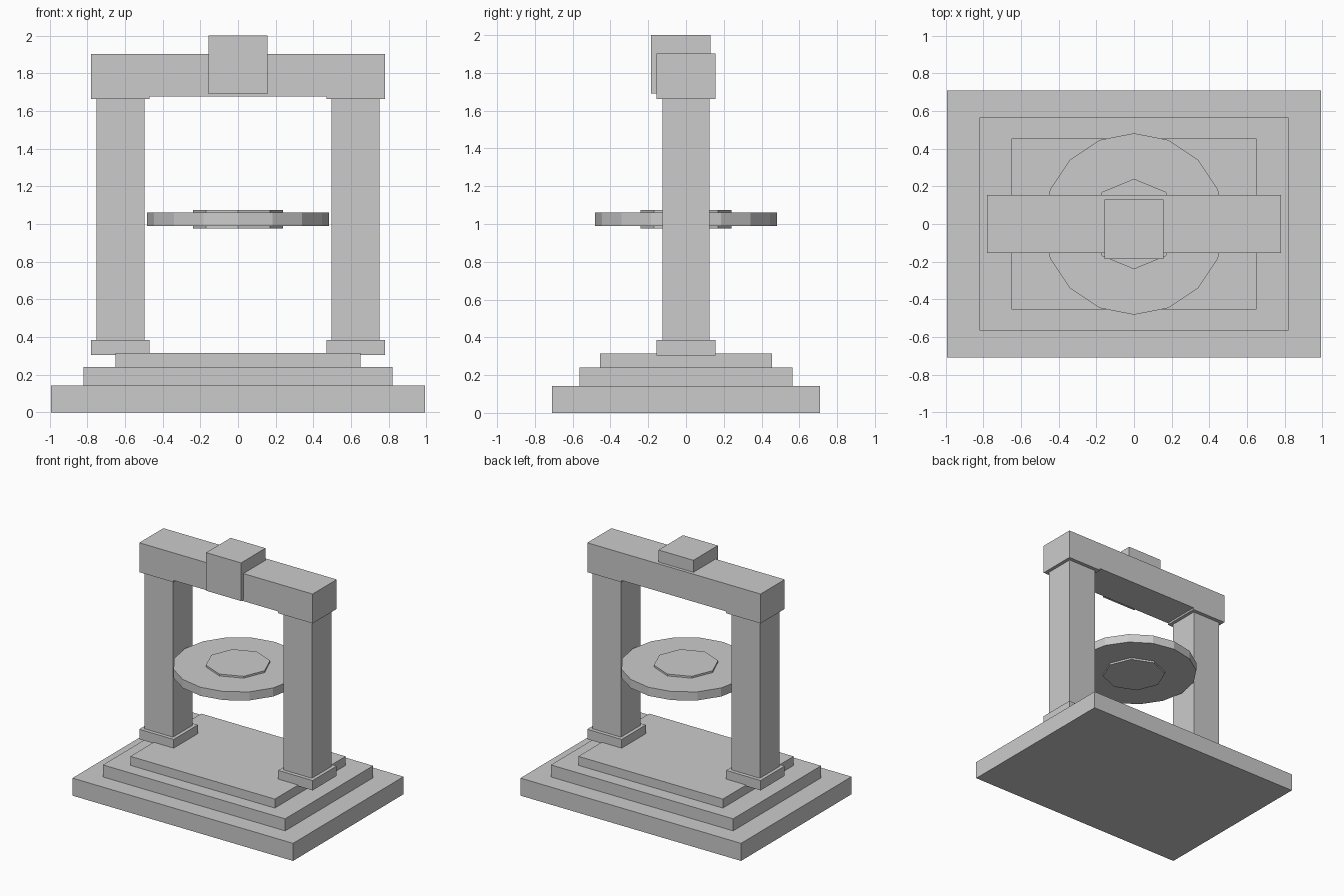
import bpy
import math

cube = bpy.data.objects.get("Cube")
if cube:
    bpy.data.objects.remove(cube, do_unlink=True)

# One stone colour for everything
stone = bpy.data.materials.new("grey stone")
stone.use_nodes = True
grey = (0.6, 0.6, 0.6, 1)
stone.diffuse_color = grey
stone.node_tree.nodes["Principled BSDF"].inputs["Base Color"].default_value = grey


def finish(obj, name):
    obj.name = name
    obj.data.materials.append(stone)
    return obj


def block(name, x, y, width, depth, bottom, top):
    bpy.ops.mesh.primitive_cube_add(size=1, location=(x, y, (bottom + top) / 2))
    obj = bpy.context.object
    obj.scale = (width, depth, top - bottom)
    bpy.ops.object.transform_apply(location=False, rotation=False, scale=True)
    return finish(obj, name)


def disc(name, sides, radius, bottom, top):
    bpy.ops.mesh.primitive_cylinder_add(
        vertices=sides, radius=radius, depth=top - bottom,
        location=(0, 0, (bottom + top) / 2))
    return finish(bpy.context.object, name)


# Stepped plinth
block("lower_step", 0, 0, 1.985, 1.42, 0, 0.143)
block("middle_step", 0, 0, 1.64, 1.13, 0.143, 0.241)
block("upper_step", 0, 0, 1.30, 0.91, 0.241, 0.314)

# Pillars with a foot and a capital
for side, x in (("left", 0.625), ("right", -0.625)):
    block(side + "_pillar_foot", x, 0, 0.31, 0.31, 0.305, 0.385)
    block(side + "_pillar", x, 0, 0.255, 0.25, 0.385, 1.663)
    block(side + "_pillar_capital", x, 0, 0.31, 0.31, 1.663, 1.74)

# Lintel and the keystone set forward in it
block("lintel", 0, 0, 1.56, 0.31, 1.678, 1.902)
block("keystone", 0, -0.028, 0.314, 0.314, 1.69, 2.0)

# Floating disc with a raised hub on both faces
disc("floating_disc", 16, 0.482, 0.99, 1.06)
disc("disc_hub", 8, 0.24, 0.975, 1.075)
